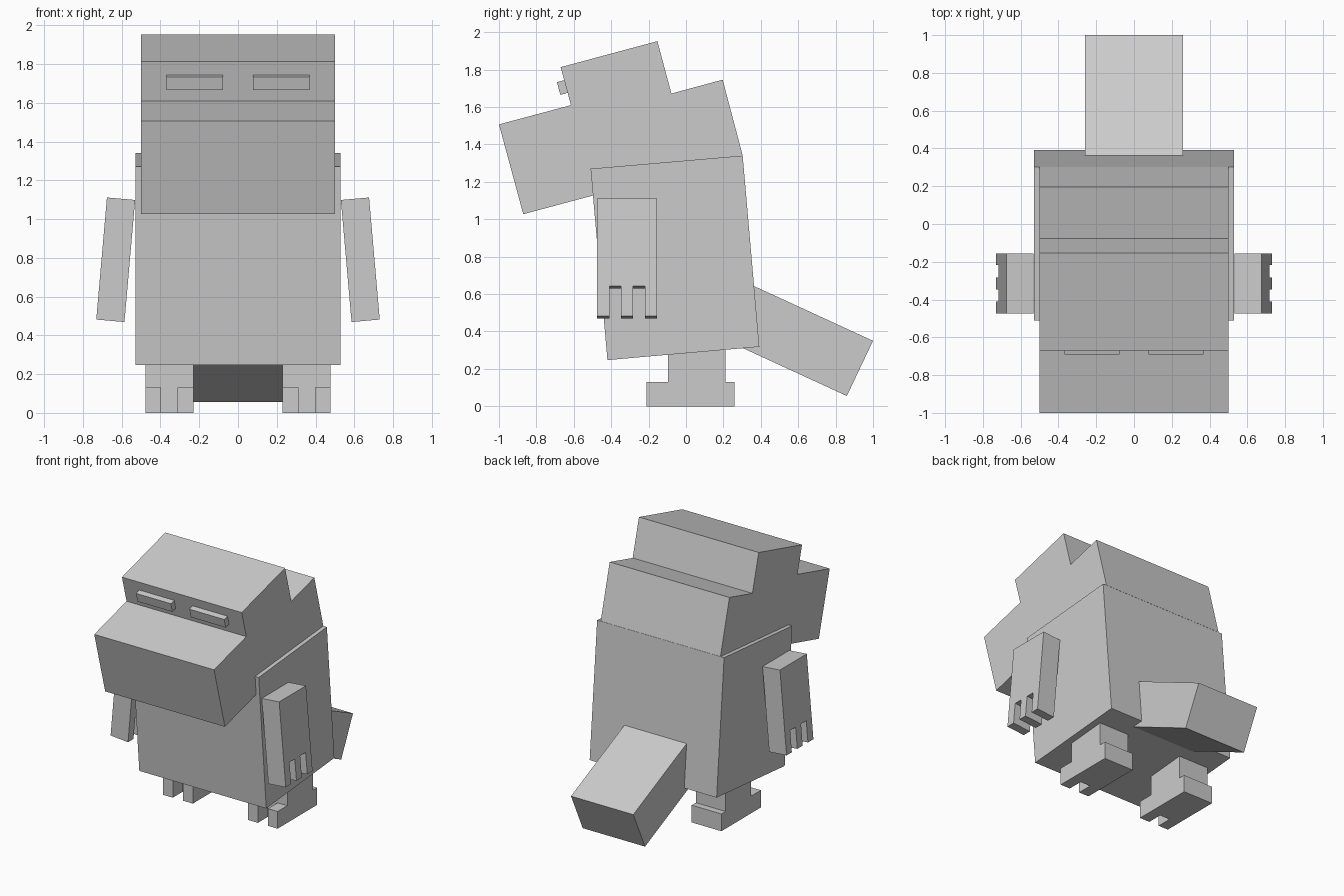
import bpy, bmesh, math
from mathutils import Matrix

old = bpy.data.objects.get("Cube")
if old:
    bpy.data.objects.remove(old, do_unlink=True)

grey = bpy.data.materials.new("plain_grey")
grey.use_nodes = True
colour = (0.6, 0.6, 0.6, 1)
grey.diffuse_color = colour
grey.node_tree.nodes["Principled BSDF"].inputs["Base Color"].default_value = colour


def extrude(name, profile, low, high, axis="x", matrix=None):
    """Extrude a (y, z) profile along x, or an (x, y) profile along z."""
    bm = bmesh.new()
    place = (lambda a, b: (low, a, b)) if axis == "x" else (lambda a, b: (a, b, low))
    face = bm.faces.new([bm.verts.new(place(a, b)) for a, b in profile])
    grown = bmesh.ops.extrude_face_region(bm, geom=[face])["geom"]
    step = (high - low, 0, 0) if axis == "x" else (0, 0, high - low)
    bmesh.ops.translate(bm, vec=step, verts=[v for v in grown if isinstance(v, bmesh.types.BMVert)])
    if matrix:
        bm.transform(matrix)
    bmesh.ops.recalc_face_normals(bm, faces=bm.faces)
    mesh = bpy.data.meshes.new(name)
    bm.to_mesh(mesh)
    bm.free()
    mesh.materials.append(grey)
    obj = bpy.data.objects.new(name, mesh)
    bpy.context.collection.objects.link(obj)
    return obj


def pair(name, *args, **kw):
    """Build the part on +x and mirror it to -x."""
    obj = extrude(name, *args, **kw)
    obj.modifiers.new("mirror", "MIRROR")
    return obj


# Leaning torso
extrude("body", [(-.51, 1.27), (.303, 1.34), (.392, .318), (-.42, .247)], -.53, .53)

# Head with muzzle, brow and neck step, tipped forward
extrude("head", [(-.87, 1.027), (-1, 1.507), (-.615, 1.61), (-.67, 1.813), (-.153, 1.952),
                 (-.078, 1.672), (.196, 1.746), (.303, 1.341)], -.5, .5)

# Raised eye bars
pair("eyes", [(-.69, 1.733), (-.63, 1.749), (-.61, 1.682), (-.672, 1.665)], .077, .368)

# Tail sloping down to the back
extrude("tail", [(.3, .672), (1, .35), (.86, .055), (.16, .377)], -.26, .26)

# Arms with three fingers, splayed slightly outward
arm_top, notch, tip = .316, -.155, -.316
arm = [(-.475, arm_top), (-.475, tip), (-.41, tip), (-.41, notch), (-.347, notch), (-.347, tip),
       (-.283, tip), (-.283, notch), (-.218, notch), (-.218, tip), (-.155, tip), (-.155, arm_top)]
splay = Matrix.Translation((.631, 0, .79)) @ Matrix.Rotation(math.radians(-5), 4, "Y")
pair("arms", arm, -.073, .073, matrix=splay)

# Legs and two-toed feet
inner, outer = .23, .478
pair("legs", [(-.095, .05), (.21, .05), (.21, .4), (-.095, .4)], inner, outer)
pair("feet", [(inner, .26), (inner, -.21), (.313, -.21), (.313, -.095), (.397, -.095),
              (.397, -.21), (outer, -.21), (outer, .26)], 0, .13, axis="z")
